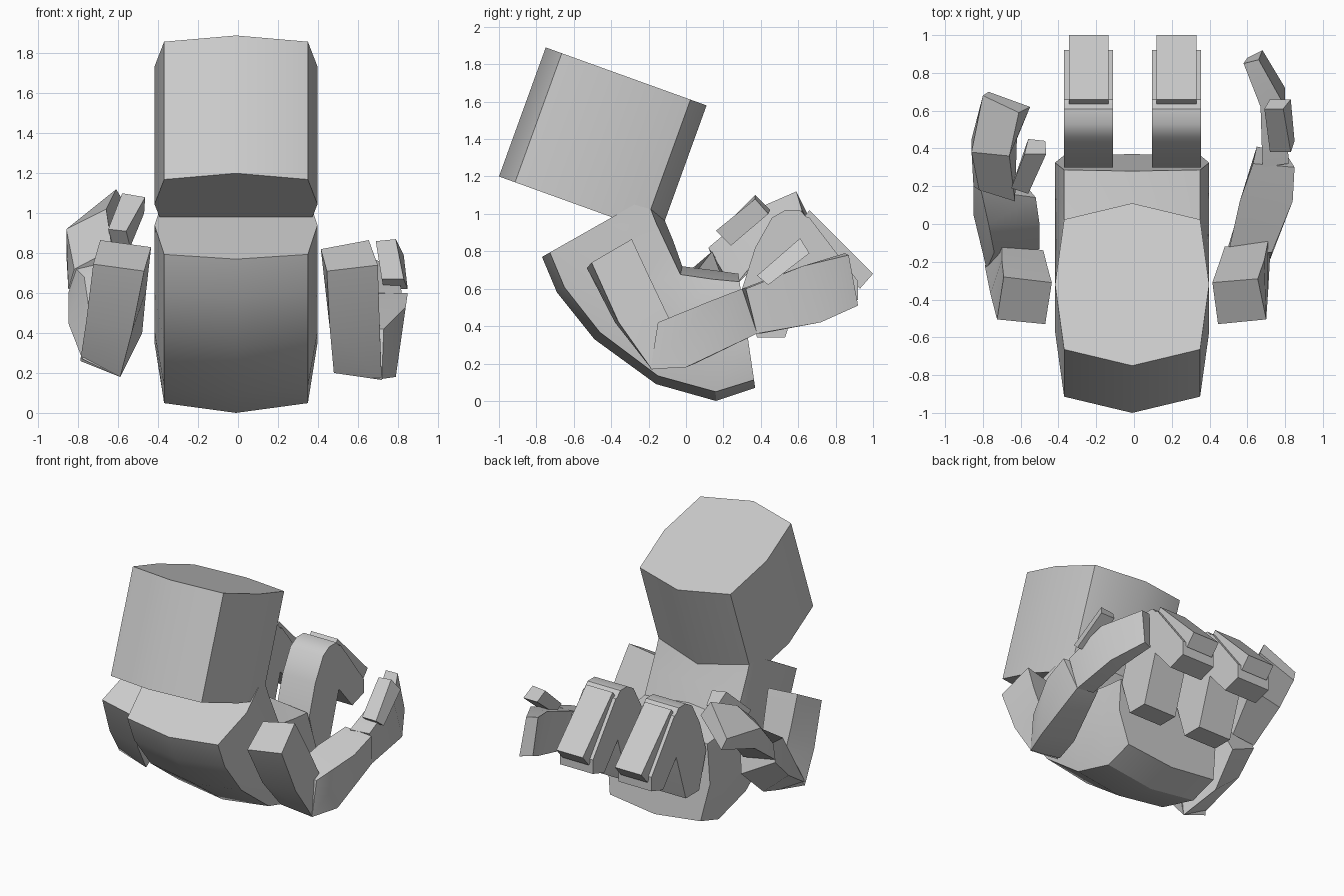
import bpy, bmesh
from math import radians

CX = -0.01  # small sideways offset of the hand's middle


def loft(name, rings):
    """Skin a closed solid through rings that share a point count."""
    bm = bmesh.new()
    vs = [[bm.verts.new(p) for p in r] for r in rings]
    n = len(rings[0])
    for a, b in zip(vs, vs[1:]):
        for i in range(n):
            j = (i + 1) % n
            bm.faces.new((a[i], a[j], b[j], b[i]))
    bm.faces.new(vs[0][::-1])
    bm.faces.new(vs[-1])
    bmesh.ops.recalc_face_normals(bm, faces=bm.faces)
    me = bpy.data.meshes.new(name)
    bm.to_mesh(me)
    bm.free()
    me.polygons.foreach_set("use_smooth", [True] * len(me.polygons))
    me.set_sharp_from_angle(angle=radians(32))
    ob = bpy.data.objects.new(name, me)
    bpy.context.collection.objects.link(ob)
    return ob


def section(outer, inner, e):
    """Eight-sided cross-section spanning two (y, z) ridge points."""
    half = [(0, 0), (.36, e), (.408, .5), (.36, 1 - e), (0, 1)]
    pts = half + [(-x, t) for x, t in half[3:0:-1]]
    return [(CX + x, outer[0] + t * (inner[0] - outer[0]),
             outer[1] + t * (inner[1] - outer[1])) for x, t in pts]


def prism(name, x0, x1, profile):
    """Extrude a (y, z) profile from x0 to x1."""
    return loft(name, [[(x, y, z) for y, z in profile] for x in (x0, x1)])


# Wrist block
loft("wrist", [section((-1.0, 1.20), (-.14, .89), .1),
               section((-.75, 1.89), (.11, 1.58), .1)])

# Curved palm: outer ridge point, inner ridge point
palm = [((-.77, .77), (-.17, 1.11)), ((-.69, .58), (-.12, .98)),
        ((-.49, .33), (-.07, .86)), ((-.16, .09), (-.02, .72)),
        ((.16, .0), (.14, .70)), ((.37, .07), (.28, .68))]
loft("palm", [section(o, i, .07) for o, i in palm])

# Two middle fingers
for side, x in (("left", -.24), ("right", .225)):
    prism(side + "_finger_base", x - .13, x + .13,
          [(.38, .34), (.30, .60), (.37, .82), (.46, .98), (.53, 1.02),
           (.61, 1.02), (.70, .92), (.64, .68), (.53, .34)])
    prism(side + "_finger_middle", x - .13, x + .13,
          [(.59, 1.0), (.66, .98), (.92, .64), (.92, .54), (.79, .50), (.60, .72)])
    prism(side + "_finger_tip", x - .105, x + .105,
          [(.62, .97), (.66, 1.02), (1.0, .68), (.93, .60)])

# Right side finger
loft("right_side_base", [
    [(.445, -.53, .71), (.70, -.505, .74), (.655, -.29, .865), (.415, -.31, .82)],
    [(.46, -.38, .42), (.71, -.36, .42), (.69, -.19, .65), (.45, -.21, .62)],
    [(.48, -.20, .20), (.72, -.18, .165), (.71, -.09, .44), (.48, -.12, .42)]])
loft("right_side_lower", [
    [(.48, -.18, .20), (.72, -.19, .17), (.73, -.15, .42), (.50, -.15, .42)],
    [(.55, .05, .20), (.79, .0, .18), (.84, .12, .53), (.56, .12, .53)],
    [(.65, .41, .38), (.80, .38, .36), (.85, .30, .60), (.63, .32, .60)]])
loft("right_side_upper", [
    [(.68, .40, .36), (.80, .38, .36), (.82, .32, .60), (.68, .30, .60)],
    [(.68, .70, .43), (.80, .72, .42), (.80, .62, .72), (.67, .62, .72)],
    [(.60, .88, .52), (.68, .92, .51), (.66, .87, .78), (.58, .85, .79)]])
loft("right_side_tip", [
    [(.72, .38, .67), (.83, .38, .67), (.85, .44, .62), (.73, .44, .62)],
    [(.69, .61, .86), (.79, .61, .87), (.83, .66, .79), (.72, .66, .79)]])

# Left side finger, raised and rolled further inward
loft("left_side_base", [
    [(-.47, -.53, .71), (-.725, -.505, .745), (-.69, -.28, .865), (-.435, -.31, .83)],
    [(-.53, -.38, .41), (-.76, -.37, .46), (-.70, -.19, .66), (-.46, -.22, .61)],
    [(-.59, -.20, .18), (-.79, -.22, .26), (-.70, -.10, .45), (-.48, -.14, .40)]])
loft("left_side_lower", [
    [(-.59, -.20, .18), (-.78, -.24, .27), (-.74, -.15, .48), (-.50, -.13, .42)],
    [(-.65, .05, .28), (-.85, .05, .45), (-.77, .0, .68), (-.50, .0, .62)],
    [(-.62, .26, .48), (-.85, .20, .60), (-.81, .18, .72), (-.52, .14, .80)]])
loft("left_side_upper", [
    [(-.63, .25, .60), (-.85, .20, .62), (-.82, .18, .72), (-.63, .12, .82)],
    [(-.62, .45, .85), (-.86, .45, .80), (-.86, .38, .92), (-.66, .36, 1.02)],
    [(-.55, .62, 1.02), (-.77, .70, .86), (-.80, .68, .94), (-.61, .59, 1.12)]])
loft("left_side_tip", [
    [(-.65, .19, .92), (-.56, .16, .91), (-.54, .24, .83), (-.63, .25, .84)],
    [(-.58, .37, 1.10), (-.465, .37, 1.08), (-.47, .44, 1.0), (-.56, .45, 1.02)]])
